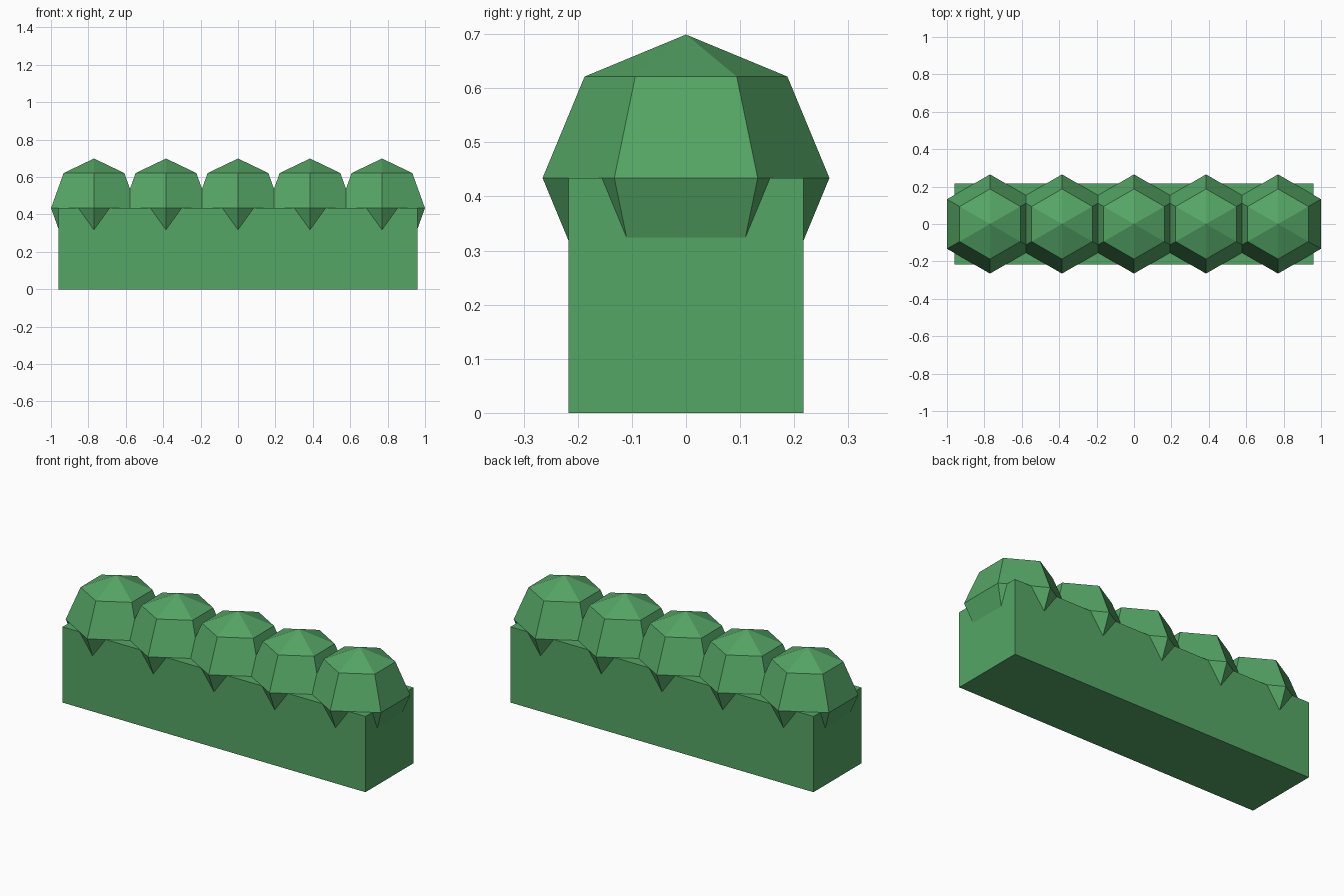
import bpy
import bmesh
from math import radians, sin, cos, pi
from mathutils import Matrix

cube = bpy.data.objects.get("Cube")
if cube:
    bpy.data.objects.remove(cube, do_unlink=True)

GREEN = (0.09, 0.38, 0.13, 1.0)
HEIGHT, RADIUS, SPACING, COUNT = 0.434, 0.265, 0.385, 5

leaf = bpy.data.materials.new("leaf_green")
leaf.use_nodes = True
leaf.diffuse_color = GREEN
leaf.node_tree.nodes["Principled BSDF"].inputs["Base Color"].default_value = GREEN


def add_object(name, bm, location):
    bmesh.ops.recalc_face_normals(bm, faces=bm.faces[:])
    mesh = bpy.data.meshes.new(name)
    bm.to_mesh(mesh)
    bm.free()
    mesh.materials.append(leaf)
    obj = bpy.data.objects.new(name, mesh)
    obj.location = location
    bpy.context.collection.objects.link(obj)


# Trimmed hedge body
bm = bmesh.new()
bmesh.ops.create_cube(bm, size=1, matrix=Matrix.Diagonal((1.92, 0.434, HEIGHT, 1)))
add_object("hedge_body", bm, (0, 0, HEIGHT / 2))

# Row of six-sided bushes, corners pointing to front and back
for i in range(COUNT):
    bm = bmesh.new()
    profile = [bm.verts.new((0, RADIUS * sin(a * pi / 4), RADIUS * cos(a * pi / 4)))
               for a in range(5)]
    edges = [bm.edges.new(pair) for pair in zip(profile, profile[1:])]
    bmesh.ops.spin(bm, geom=profile + edges, cent=(0, 0, 0), axis=(0, 0, 1),
                   angle=radians(360), steps=6)
    bmesh.ops.remove_doubles(bm, verts=bm.verts[:], dist=0.0001)
    add_object(f"bush_{i + 1}", bm, ((i - (COUNT - 1) / 2) * SPACING, 0, HEIGHT))
